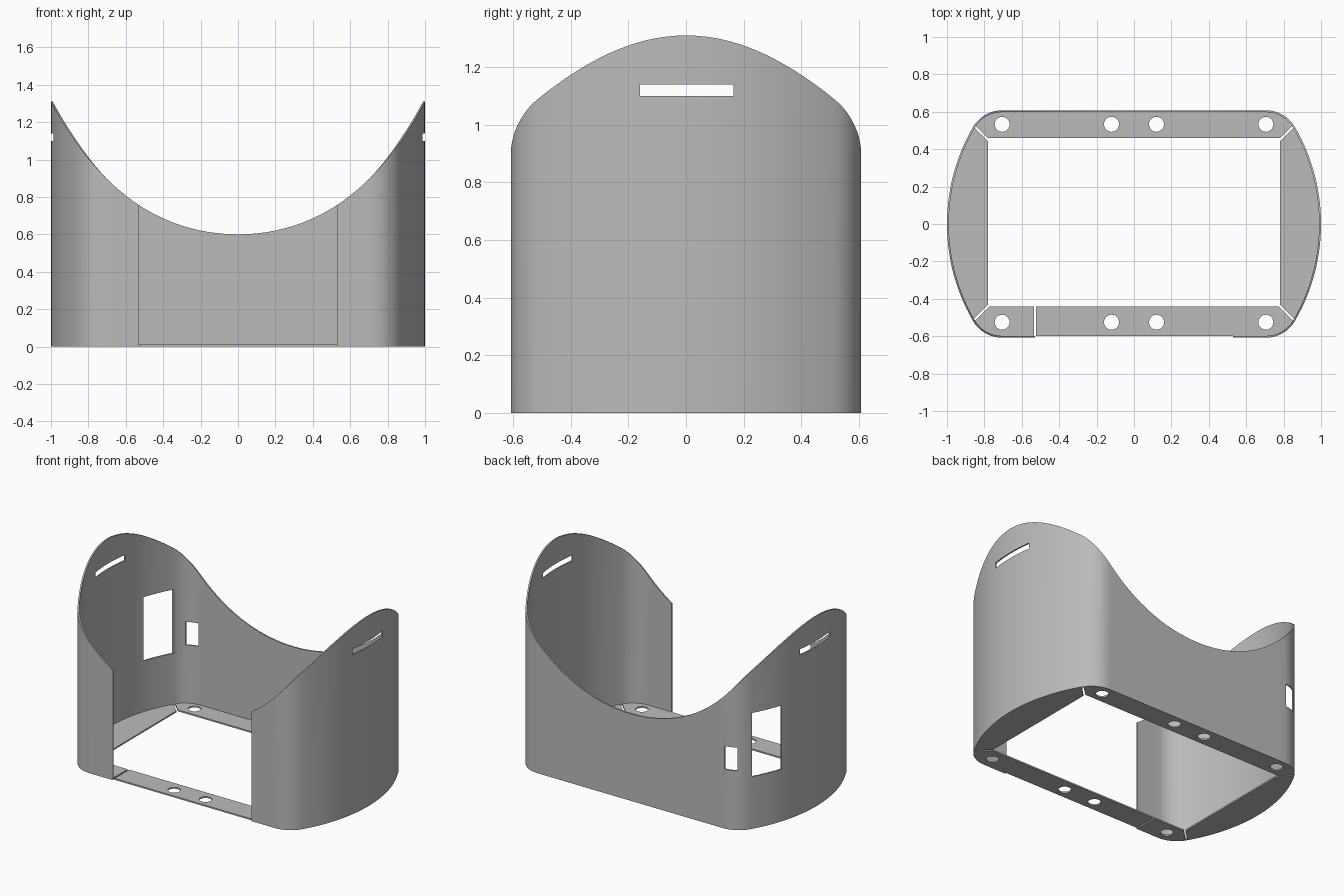
import bpy, bmesh
from math import radians, sin, cos, pi
from mathutils import Matrix

cube = bpy.data.objects.get("Cube")
if cube:
    bpy.data.objects.remove(cube, do_unlink=True)

WALL = 0.01
GAP = 0.53       # half width of the front opening

grey = bpy.data.materials.new("plain_grey")
grey.use_nodes = True
grey.diffuse_color = (0.5, 0.5, 0.5, 1)
grey.node_tree.nodes["Principled BSDF"].inputs["Base Color"].default_value = (0.5, 0.5, 0.5, 1)


def make_object(name, bm, cutter=False):
    bmesh.ops.recalc_face_normals(bm, faces=bm.faces)
    mesh = bpy.data.meshes.new(name)
    bm.to_mesh(mesh)
    bm.free()
    obj = bpy.data.objects.new(name, mesh)
    bpy.context.collection.objects.link(obj)
    if cutter:
        obj.hide_render = True
    else:
        mesh.materials.append(grey)
    return obj


def arc(cx, cy, r, a0, a1, n):
    angles = [radians(a0 + (a1 - a0) * i / n) for i in range(n + 1)]
    return [(cx + r * cos(a), cy + r * sin(a)) for a in angles]


def outline(inset):
    """Plan of the shell, from the front opening's +x edge round the back."""
    cx, cy, r = 0.705, 0.428, 0.18 - inset
    side = arc(cx, -cy, r, -90, -30, 10)
    side += arc(-0.036, 0, 1.036 - inset, -30, 30, 28)[1:-1]
    side += arc(cx, cy, r, 30, 90, 10)
    back = [(cx - 2 * cx * i / 28, cy + r) for i in range(1, 28)]
    front = [(GAP + (cx - GAP) * i / 4, -cy - r) for i in range(4)]
    right = front + side
    return right + back + [(-x, y) for x, y in reversed(right)]


def rim_height(x):
    return 0.6 + 0.5 * x ** 2 + 0.21 * x ** 4


def box(name, x0, x1, y0, y1, z0, z1, turn=0):
    bm = bmesh.new()
    place = Matrix.Translation(((x0 + x1) / 2, (y0 + y1) / 2, (z0 + z1) / 2))
    size = Matrix.Diagonal((x1 - x0, y1 - y0, z1 - z0, 1))
    bmesh.ops.create_cube(bm, size=1, matrix=place @ Matrix.Rotation(turn, 4, 'Z') @ size)
    return make_object(name, bm, True)


def cut(obj, cutters):
    """Cut openings, apply them, and shade smooth with crisp edges."""
    bpy.ops.object.select_all(action='DESELECT')
    obj.select_set(True)
    bpy.context.view_layer.objects.active = obj
    for c in cutters:
        mod = obj.modifiers.new("opening", 'BOOLEAN')
        mod.operation = 'DIFFERENCE'
        mod.solver = 'EXACT'
        mod.object = c
        bpy.ops.object.modifier_apply(modifier=mod.name)
        bpy.data.objects.remove(c, do_unlink=True)
    bpy.ops.object.shade_smooth_by_angle(angle=radians(30))


# Curved wall with a saddle-shaped rim, open at the front
bm = bmesh.new()
columns = []
for (ox, oy), (ix, iy) in zip(outline(0), outline(WALL)):
    top = rim_height(ox)
    columns.append([bm.verts.new(p) for p in
                    ((ox, oy, 0), (ox, oy, top), (ix, iy, top), (ix, iy, 0))])
for a, b in zip(columns, columns[1:]):
    for i in range(4):
        j = (i + 1) % 4
        bm.faces.new((a[i], b[i], b[j], a[j]))
bm.faces.new(columns[0])
bm.faces.new(columns[-1][::-1])
wall = make_object("curved_wall", bm)
cut(wall, [
    box("strap_slot_left", 0.9, 1.1, -0.16, 0.165, 1.1, 1.14),
    box("strap_slot_right", -1.1, -0.9, -0.16, 0.165, 1.1, 1.14),
    box("large_window", -1.1, -0.78, 0.315, 0.515, 0.36, 0.8),
    box("small_window", -0.8, -0.72, 0.5, 0.7, 0.41, 0.57),
])

# Base flange: thin plate with a large opening, corner slits and screw holes
bm = bmesh.new()
plate = bm.faces.new([bm.verts.new((x, y, 0)) for x, y in outline(WALL)])
raised = bmesh.ops.extrude_face_region(bm, geom=[plate], use_keep_orig=True)
for v in raised["geom"]:
    if isinstance(v, bmesh.types.BMVert):
        v.co.z = WALL
flange = make_object("base_flange", bm)

cutters = [box("base_opening", -0.78, 0.78, -0.44, 0.46, -0.1, 0.1),
           box("front_seam", -0.534, -0.524, -0.7, -0.4, -0.1, 0.1)]
for sx in (-1, 1):
    for sy in (-1, 1):
        x, y = 0.82 * sx, (0.49 if sy > 0 else -0.48)
        cutters.append(box("corner_slit", x - 0.1, x + 0.1, y - 0.006, y + 0.006,
                           -0.1, 0.1, sx * sy * pi / 4))
    for x in (0.12, 0.705):
        for y in (-0.525, 0.533):
            bm = bmesh.new()
            bmesh.ops.create_cone(bm, cap_ends=True, segments=32, radius1=0.04, radius2=0.04,
                                  depth=0.2, matrix=Matrix.Translation((sx * x, y, 0)))
            cutters.append(make_object("screw_hole", bm, True))
cut(flange, cutters)
